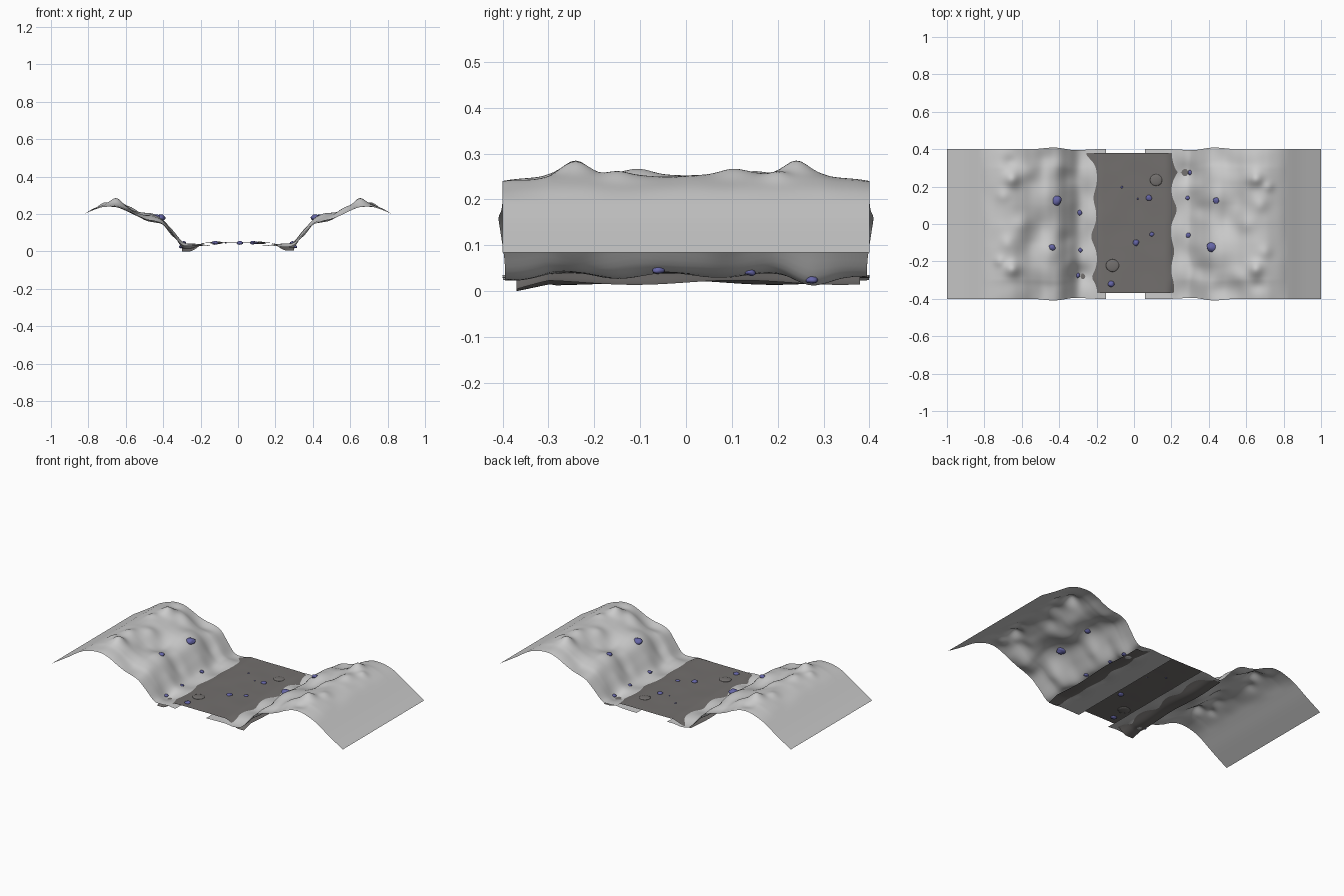
import bpy, bmesh, math, random
from mathutils import Vector, noise

if "Cube" in bpy.data.objects:
    bpy.data.objects.remove(bpy.data.objects["Cube"])

random.seed(4)

def mat(name, col):
    m = bpy.data.materials.new(name)
    m.diffuse_color = (*col, 1)
    m.use_nodes = True
    m.node_tree.nodes["Principled BSDF"].inputs["Base Color"].default_value = m.diffuse_color
    return m

BLUE = mat("stone_blue", (0.13, 0.13, 0.38))
DARK = mat("bed_grey", (0.17, 0.16, 0.155))

# Bank cross-section: distance from the centre line, height
PROFILE = [(0.0, .034), (.06, .034), (.15, .036), (.2, .041), (.25, .040), (.3, .052),
           (.35, .110), (.4, .166), (.45, .189), (.5, .197), (.55, .214), (.6, .240),
           (.65, .258), (.7, .257), (.75, .241), (.8, .218), (.9, .152), (1.0, .09)]

# Local mounds and hollows: distance, y, radius, height (y turned round for the left bank)
MOUNDS = [(.65, -.24, .045, .032), (.65, .24, .045, .034), (.68, .10, .04, .010),
          (.70, -.15, .04, .012), (.72, .20, .03, .012), (.66, -.33, .04, -.012),
          (.46, -.13, .08, .016), (.45, .16, .07, .014), (.50, .02, .07, -.022),
          (.57, .12, .06, -.014), (.46, -.33, .07, -.022), (.46, .34, .07, -.014),
          (.36, .08, .05, -.018), (.36, -.25, .06, -.026), (.33, -.12, .05, .006),
          (.33, .20, .05, .010), (.60, 0, .05, .014), (.56, -.28, .05, .016),
          (.29, .28, .06, -.022)]

def smooth_profile(d):
    for i in range(len(PROFILE) - 1):
        (x0, z0), (x1, z1) = PROFILE[i:i + 2]
        if d <= x1 + 1e-6:
            a = PROFILE[max(i - 1, 0)]
            b = PROFILE[min(i + 2, len(PROFILE) - 1)]
            m0 = (z1 - a[1]) / (x1 - a[0])
            m1 = (b[1] - z0) / (b[0] - x0)
            t, h = (d - x0) / (x1 - x0), x1 - x0
            return ((2*t**3 - 3*t*t + 1) * z0 + (t**3 - 2*t*t + t) * h * m0
                    + (3*t*t - 2*t**3) * z1 + (t**3 - t*t) * h * m1)
    return PROFILE[-1][1]

def bank_height(x, y):
    d = abs(x)
    s = 1 if x > 0 else -1
    z = smooth_profile(d)
    fade = max(0, min(1, (.82 - d) / .12)) * max(0, min(1, (d - .15) / .2))
    z += fade * .010 * noise.noise(Vector((d * 7, y * s * 9, 3.1)))
    # banks dip toward both ends
    z -= fade * .014 * max(0, (abs(y) - .3) / .1)
    for mx, my, r, h in MOUNDS:
        q = ((d - mx)**2 + (y * s - my)**2) / (r * r)
        if q < 9:
            z += h * math.exp(-q * 1.2)
    # gently uneven foot of the bank
    z += .006 * math.cos(y * 2 * math.pi / .22 + s) * math.exp(-((d - .24) / .06)**2)
    return z

def grid_object(name, x0, x1, y0, y1, nx, ny, func, material=None):
    bm = bmesh.new()
    rows = []
    for j in range(ny + 1):
        y = y0 + (y1 - y0) * j / ny
        rows.append([bm.verts.new(func(x0 + (x1 - x0) * i / nx, y)) for i in range(nx + 1)])
    for j in range(ny):
        for i in range(nx):
            bm.faces.new((rows[j][i], rows[j][i+1], rows[j+1][i+1], rows[j+1][i])).smooth = True
    return finish(name, bm, material)

def finish(name, bm, material=None):
    me = bpy.data.meshes.new(name)
    bm.to_mesh(me)
    bm.free()
    ob = bpy.data.objects.new(name, me)
    bpy.context.collection.objects.link(ob)
    if material:
        me.materials.append(material)
    return ob

def bank_point(x, y):
    d = abs(x)
    stretch = 1 + .022 * math.exp(-((d - .43) / .07)**2) - .015 * math.exp(-((d - .31) / .06)**2)
    return (x, y * stretch, bank_height(x, y))

# Two banks
grid_object("left_bank", -1, -.15, -.4, .4, 85, 80, bank_point)
grid_object("right_bank", .06, 1, -.4, .4, 94, 80, bank_point)

# Stream bed, two tiles meeting at the middle, edges sinking under the banks
def bed_height(x, y):
    d = abs(x)
    t = max(0, min(1, (d - .17) / .09))
    t = t * t * (3 - 2 * t)
    edge = .024 + .005 * math.sin(y * 14 + (0 if x > 0 else 2))
    edge -= .019 * max(0, (-y - .3) / .07)
    return (.051 + .002 * noise.noise(Vector((x * 8, y * 8, 0)))) * (1 - t) + edge * t

def bed_point(x, y):
    return (x, y, bed_height(x, y))

grid_object("front_bed", -.3, .3, -.37, 0, 40, 26, bed_point, DARK)
grid_object("back_bed", -.3, .3, 0, .38, 40, 26, bed_point, DARK)

# Rounded stones, flattened in height
def stone(name, x, y, r, z, flat=.6, rough=.22, material=BLUE):
    bm = bmesh.new()
    bmesh.ops.create_icosphere(bm, subdivisions=3, radius=1)
    seed = random.uniform(0, 50)
    for v in bm.verts:
        k = 1 + rough * noise.noise(v.co * 1.1 + Vector((seed, 0, 0)))
        v.co = Vector((x + v.co.x * r * k, y + v.co.y * r * k * .96, z + v.co.z * r * k * flat))
    for f in bm.faces:
        f.smooth = True
    finish(name, bm, material)

BANK_STONES = [(.415, -.125, .027), (.438, .125, .017), (.292, -.06, .014),
               (.288, .14, .012), (.302, .275, .014)]
for i, (x, y, r) in enumerate(BANK_STONES):
    for side, s in (("right", 1), ("left", -1)):
        stone(f"{side}_bank_stone_{i + 1}", x * s, y * s, r, bank_height(x * s, y * s))

BED_STONES = [(.08, .14, .016), (.02, .135, .004), (-.065, .197, .006),
              (.01, -.1, .017), (.095, -.055, .012), (-.122, -.32, .017)]
for i, (x, y, r) in enumerate(BED_STONES):
    stone(f"bed_stone_{i + 1}", x, y, r, bed_height(x, y))

# Two wide flat slabs in the bed
stone("back_slab", .118, .235, .033, bed_height(.118, .235), .2, .05, DARK)
stone("front_slab", -.115, -.222, .035, bed_height(-.115, -.222), .2, .05, DARK)

# Rest the lowest point on the ground plane
low = min(v.co.z for o in bpy.data.objects for v in o.data.vertices)
for o in bpy.data.objects:
    o.location.z -= low
